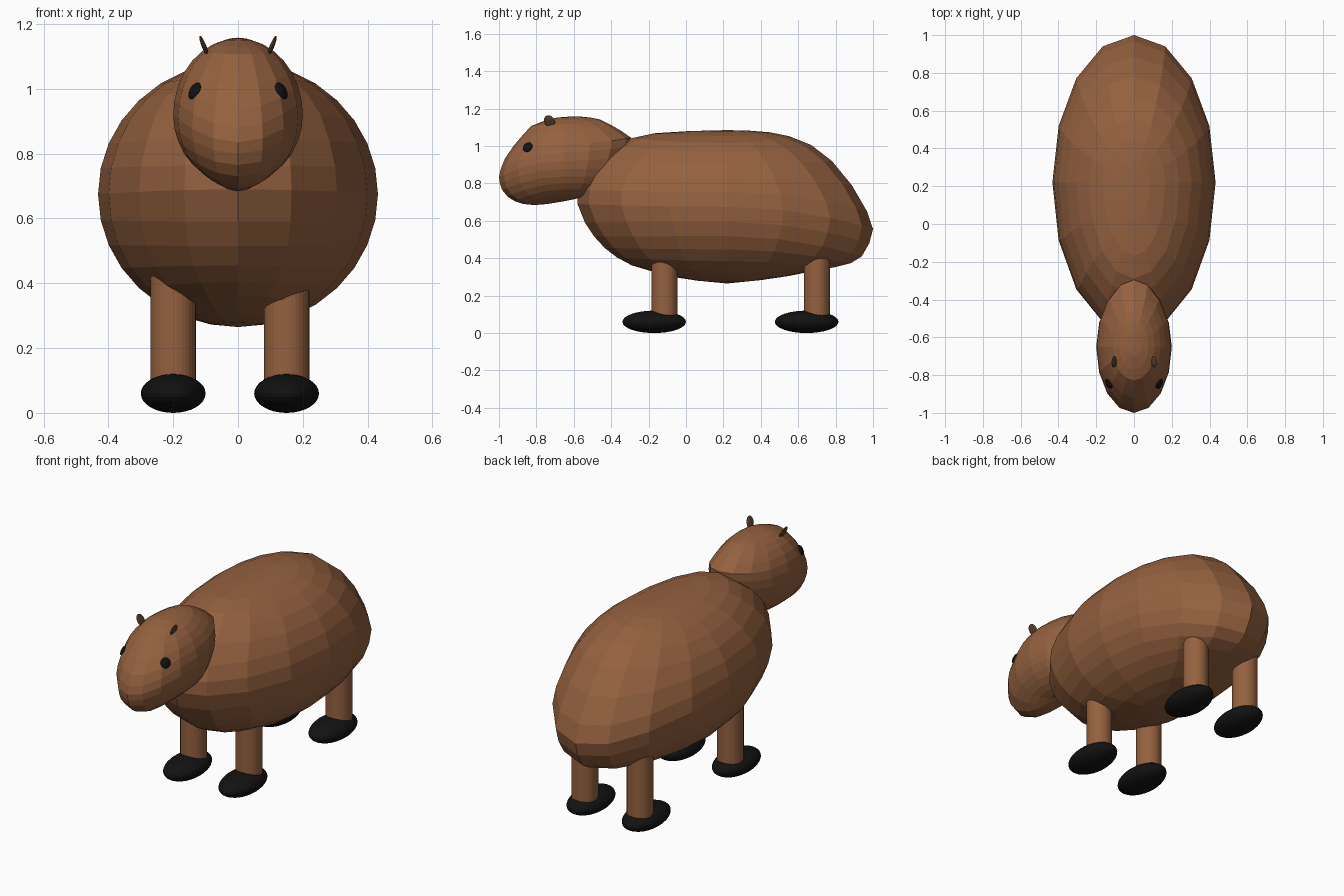
import bpy, bmesh, math
from mathutils import Vector, Matrix

if "Cube" in bpy.data.objects:
    bpy.data.objects.remove(bpy.data.objects["Cube"])


def material(name, rgb):
    m = bpy.data.materials.new(name)
    m.diffuse_color = (*rgb, 1)
    m.use_nodes = True
    m.node_tree.nodes["Principled BSDF"].inputs["Base Color"].default_value = m.diffuse_color
    return m


FUR = material("brown_fur", (0.30, 0.12, 0.05))
EAR = material("dark_brown", (0.10, 0.05, 0.028))
BLACK = material("black", (0.006, 0.006, 0.006))


def add_object(name, bm, mat):
    bmesh.ops.recalc_face_normals(bm, faces=bm.faces)
    mesh = bpy.data.meshes.new(name)
    bm.to_mesh(mesh)
    bm.free()
    mesh.materials.append(mat)
    ob = bpy.data.objects.new(name, mesh)
    bpy.context.collection.objects.link(ob)
    return ob


def sculpted_ball(name, width, y_mid, z_mid, up, down, front, back, mat):
    """16 x 16 sphere whose side outline follows front and back (y, z) points,
    listed from the bottom ring to the top ring."""
    bm = bmesh.new()
    rings = []
    for i, (f, b) in enumerate(zip(front, back)):
        phi = math.radians(11.25 * (i - 7))
        s = math.sin(phi)
        zm = z_mid + (up if s > 0 else down) * s
        ring = []
        for k in range(16):
            t = math.tau * k / 16
            c = math.cos(t)
            ye, ze = b if c > 0 else f
            ring.append(bm.verts.new((width * math.cos(phi) * math.sin(t),
                                      y_mid + (ye - y_mid) * abs(c),
                                      zm + (ze - zm) * c * c)))
        rings.append(ring)
    for lo, hi in zip(rings, rings[1:]):
        for k in range(16):
            n = (k + 1) % 16
            bm.faces.new((lo[k], lo[n], hi[n], hi[k]))
    for ring, z in ((rings[0], z_mid - down), (rings[-1], z_mid + up)):
        pole = bm.verts.new((0, y_mid, z))
        for k in range(16):
            bm.faces.new((ring[k], ring[(k + 1) % 16], pole))
    return add_object(name, bm, mat)


def ellipsoid(name, matrix, radii, mat, seg=32, rings=16):
    bm = bmesh.new()
    bmesh.ops.create_uvsphere(bm, u_segments=seg, v_segments=rings, radius=1,
                              matrix=matrix @ Matrix.Diagonal((*radii, 1)))
    return add_object(name, bm, mat)


# Body: high rounded back dropping to a low rump
sculpted_ball(
    "body", 0.432, 0.22, 0.675, 0.41, 0.41,
    [(0.06, 0.28), (-0.10, 0.305), (-0.29, 0.362), (-0.37, 0.405), (-0.435, 0.455),
     (-0.49, 0.515), (-0.54, 0.59), (-0.58, 0.69), (-0.577, 0.765), (-0.54, 0.845),
     (-0.455, 0.94), (-0.37, 1.0), (-0.29, 1.042), (-0.17, 1.068), (0.02, 1.08)],
    [(0.40, 0.283), (0.55, 0.305), (0.71, 0.337), (0.80, 0.353), (0.88, 0.373),
     (0.94, 0.41), (0.98, 0.48), (1.0, 0.556), (0.967, 0.652), (0.887, 0.79),
     (0.78, 0.92), (0.67, 1.005), (0.55, 1.053), (0.45, 1.073), (0.34, 1.082)], FUR)

# Head: blunt muzzle in front, flat neck end behind
head = sculpted_ball(
    "head", 0.2, -0.65, 0.92, 0.236, 0.215,
    [(-0.74, 0.69), (-0.81, 0.684), (-0.87, 0.69), (-0.917, 0.706), (-0.955, 0.73),
     (-0.983, 0.765), (-0.995, 0.80), (-1.0, 0.835), (-0.99, 0.88), (-0.967, 0.935),
     (-0.92, 1.003), (-0.88, 1.05), (-0.828, 1.107), (-0.77, 1.13), (-0.70, 1.15)],
    [(-0.60, 0.715), (-0.55, 0.727), (-0.48, 0.74), (-0.43, 0.76), (-0.39, 0.79),
     (-0.36, 0.83), (-0.34, 0.88), (-0.32, 0.94), (-0.30, 1.0), (-0.295, 1.045),
     (-0.345, 1.08), (-0.40, 1.112), (-0.46, 1.142), (-0.51, 1.152), (-0.57, 1.158)], FUR)

for side, label in ((-1, "left"), (1, "right")):
    # Eyes: flattened balls lying on the head surface
    hit, spot, normal, _ = head.closest_point_on_mesh(Vector((side * 0.122, -0.84, 0.987)))
    turn = normal.to_track_quat('Z', 'Y').to_matrix().to_4x4()
    eye = ellipsoid(label + "_eye", Matrix.Translation(spot) @ turn,
                    (0.028, 0.028, 0.012), BLACK)
    # Ears: thin leaves leaning outward
    lean = Matrix.Rotation(side * math.radians(22), 4, 'Y') @ Matrix.Rotation(math.radians(25), 4, 'X')
    ellipsoid(label + "_ear", Matrix.Translation((side * 0.105, -0.73, 1.132)) @ lean,
              (0.007, 0.028, 0.036), EAR, 16, 12)

# Legs and feet
for row, y in (("front", -0.115), ("back", 0.70)):
    for label, x in (("left", -0.20), ("right", 0.15)):
        bm = bmesh.new()
        bmesh.ops.create_cone(bm, cap_ends=True, segments=32, radius1=0.07, radius2=0.07,
                              depth=0.39, matrix=Matrix.Translation((x, y, 0.265)))
        add_object(f"{row}_{label}_leg", bm, FUR)
        ellipsoid(f"{row}_{label}_foot", Matrix.Translation((x, y - 0.055, 0.06)),
                  (0.10, 0.17, 0.06), BLACK)
